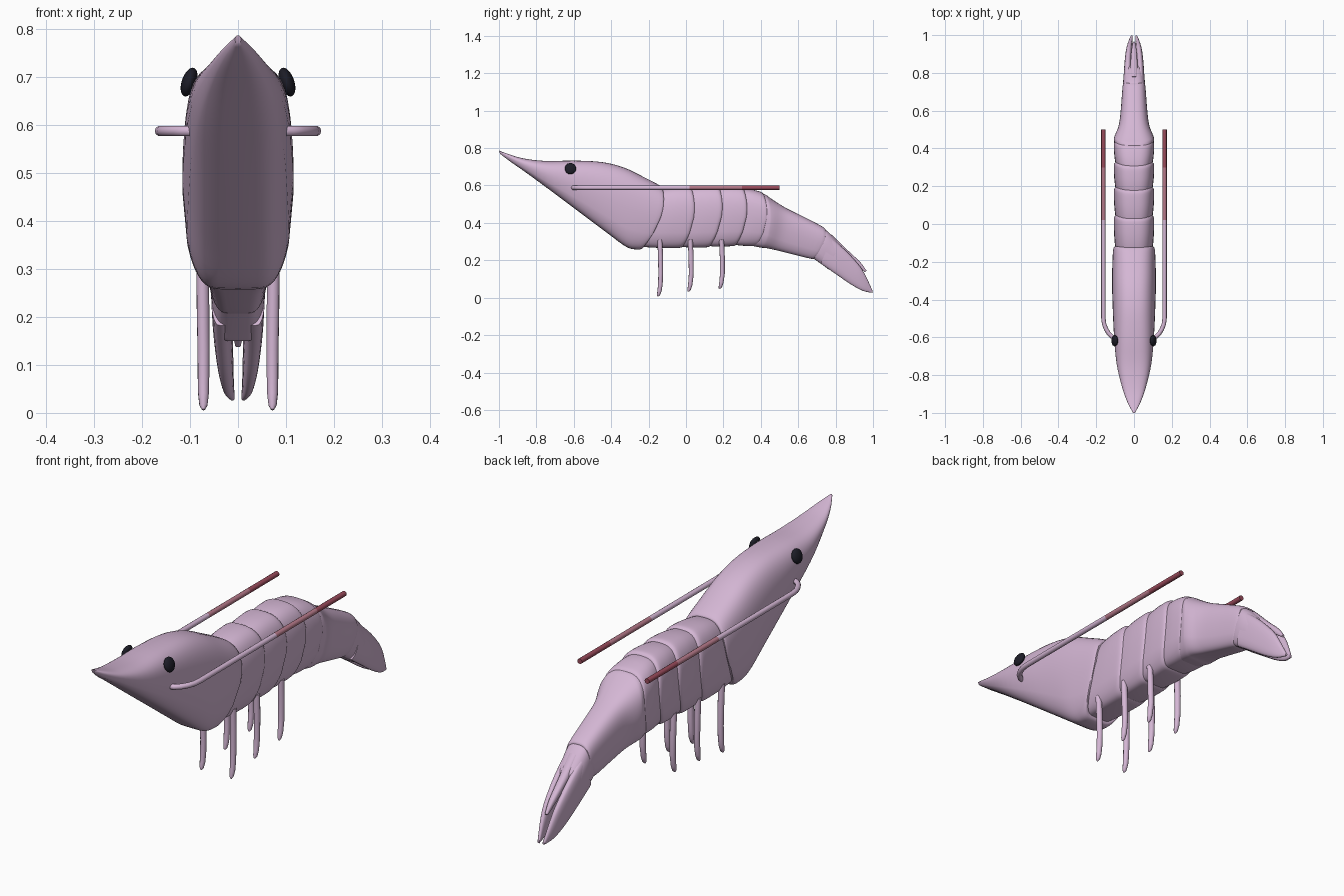
import bpy, bmesh, math
from mathutils import Vector

if "Cube" in bpy.data.objects:
    bpy.data.objects.remove(bpy.data.objects["Cube"])


def material(name, rgb):
    m = bpy.data.materials.new(name)
    m.diffuse_color = (*rgb, 1)
    m.use_nodes = True
    m.node_tree.nodes["Principled BSDF"].inputs["Base Color"].default_value = m.diffuse_color
    return m


SHELL = material("pale_pink_shell", (0.66, 0.47, 0.66))
ROSE = material("dusky_rose", (0.46, 0.19, 0.25))
RED = material("deep_rose_red", (0.32, 0.07, 0.105))
BLACK = material("eye_black", (0.012, 0.012, 0.02))


def smooth(obj, angle=40):
    bpy.ops.object.select_all(action='DESELECT')
    bpy.context.view_layer.objects.active = obj
    obj.select_set(True)
    bpy.ops.object.shade_smooth_by_angle(angle=math.radians(angle))


def finish(bm, name, mat):
    bmesh.ops.recalc_face_normals(bm, faces=bm.faces)
    me = bpy.data.meshes.new(name)
    bm.to_mesh(me)
    bm.free()
    obj = bpy.data.objects.new(name, me)
    bpy.context.collection.objects.link(obj)
    me.materials.append(mat)
    smooth(obj)
    return obj


def spline(rows, steps):
    out = []
    for i in range(len(rows) - 1):
        p0, p1 = rows[max(i - 1, 0)], rows[i]
        p2, p3 = rows[i + 1], rows[min(i + 2, len(rows) - 1)]
        for s in range(steps):
            t = s / steps
            out.append([0.5 * (2 * b + (c - a) * t + (2 * a - 5 * b + 4 * c - d) * t * t
                               + (3 * b - a - 3 * c + d) * t ** 3)
                        for a, b, c, d in zip(p0, p1, p2, p3)])
    return out + [list(rows[-1])]


# station: top y, top z, bottom y, bottom z, half width, rearward bow, centre x
def loft(name, rows, steps=4, top_pow=2.8, low_pow=6, taper=0.3, sides=48):
    rows = [tuple(r) + (0,) * (7 - len(r)) for r in rows]
    bm = bmesh.new()
    rings = []
    for yt, zt, yb, zb, hw, bow, cx in spline(rows, steps):
        ring = []
        for k in range(sides):
            a = 2 * math.pi * k / sides
            c, s = math.cos(a), math.sin(a)
            p = 2 / (top_pow if s >= 0 else low_pow)
            u = math.copysign(abs(c) ** p, c)
            v = math.copysign(abs(s) ** p, s)
            x = hw * u * (1 - taper * min(v, 0) ** 2)
            y = (yt + yb) / 2 + (yt - yb) / 2 * v + bow * (1 - v * v)
            z = (zt + zb) / 2 + (zt - zb) / 2 * v
            ring.append(bm.verts.new((cx + x, y, z)))
        rings.append(ring)
    for r, q in zip(rings, rings[1:]):
        for k in range(sides):
            n = (k + 1) % sides
            bm.faces.new((r[k], r[n], q[n], q[k]))
    bm.faces.new(rings[0])
    bm.faces.new(rings[-1])
    return finish(bm, name, SHELL)


def tube(name, pts, radius):
    cu = bpy.data.curves.new(name, 'CURVE')
    cu.dimensions = '3D'
    cu.bevel_depth = radius
    cu.bevel_resolution = 3
    cu.use_fill_caps = True
    sp = cu.splines.new('POLY')
    sp.points.add(len(pts) - 1)
    for p, (x, y, z, r) in zip(sp.points, pts):
        p.co = (x, y, z, 1)
        p.radius = r
    obj = bpy.data.objects.new(name, cu)
    bpy.context.collection.objects.link(obj)
    cu.materials.append(SHELL)
    bpy.ops.object.select_all(action='DESELECT')
    bpy.context.view_layer.objects.active = obj
    obj.select_set(True)
    bpy.ops.object.convert(target='MESH')
    obj = bpy.context.view_layer.objects.active
    smooth(obj, 50)
    return obj


# head shell with pointed beak
loft("carapace", [
    (-1.0, .787, -.995, .77, .006),
    (-.95, .768, -.94, .728, .034),
    (-.87, .745, -.85, .665, .064),
    (-.75, .731, -.73, .577, .092),
    (-.60, .733, -.58, .465, .106),
    (-.45, .725, -.42, .345, .113),
    (-.33, .695, -.32, .272, .116),
    (-.22, .642, -.265, .258, .115, .015),
    (-.135, .597, -.235, .262, .111, .04),
    (-.125, .58, -.225, .28, .102, .04)])

# overlapping belly rings
tops = [(-.13, .593), (.02, .597), (.17, .598), (.30, .593), (.41, .562)]
lows = [(-.235, .266), (-.03, .266), (.12, .27), (.26, .277), (.375, .277)]
for i in range(4):
    (y0, z0), (y1, z1) = tops[i], tops[i + 1]
    (b0, c0), (b1, c1) = lows[i], lows[i + 1]

    def at(t, inset, hw):
        return (y0 + (y1 - y0) * t, z0 + (z1 - z0) * t - inset,
                b0 + (b1 - b0) * t, c0 + (c1 - c0) * t + inset * .6, hw, .035)
    loft(f"belly_ring_{i + 1}", [at(-.15, .016, .094), at(.15, .006, .100), at(.5, 0, .105),
                                 at(.9, -.001, .107), at(1.03, .005, .104), at(1.08, .015, .096)])

# tapered tail shells
loft("tail_shell_front", [
    (.36, .565, .34, .28, .094, .03), (.42, .553, .40, .268, .106, .03),
    (.455, .53, .43, .265, .104, .02), (.53, .482, .49, .252, .081, .01),
    (.62, .437, .57, .232, .07, .01), (.73, .380, .67, .208, .061, .02),
    (.745, .362, .685, .212, .055, .02)])
loft("tail_shell_rear", [
    (.70, .38, .65, .228, .052, .01), (.75, .360, .69, .203, .058, .01),
    (.80, .312, .74, .168, .056, 0), (.83, .278, .765, .15, .053, 0),
    (.835, .265, .77, .155, .047, 0)])

# tail fan: blade on each side and a narrow middle plate
for s, side in ((-1, "left"), (1, "right")):
    loft(f"tail_blade_{side}", [
        (.78, .318, .72, .182, .022, 0, s * .034),
        (.86, .246, .80, .127, .020, 0, s * .032),
        (.93, .168, .88, .072, .017, 0, s * .027),
        (.965, .108, .945, .037, .012, 0, s * .021),
        (.998, .036, .996, .026, .005, 0, s * .012)], top_pow=2.5, low_pow=3, taper=.1, sides=24)
loft("tail_middle_plate", [
    (.78, .338, .76, .26, .026), (.86, .258, .84, .222, .019),
    (.93, .192, .915, .168, .013), (.965, .145, .958, .137, .006)],
    top_pow=2.5, low_pow=3, taper=.1, sides=24)

for s, side in ((-1, "left"), (1, "right")):
    # walking legs
    for i, (y, foot) in enumerate(((-.136, .004), (.027, .03), (.194, .045))):
        tube(f"leg_{side}_{i + 1}", [
            (s * .074, y - .004, .31, 1), (s * .073, y, .22, 1), (s * .072, y + .001, .13, .95),
            (s * .072, y - .001, foot + .07, .92), (s * .072, y - .005, foot + .035, .85),
            (s * .072, y - .011, foot + .012, .65), (s * .072, y - .016, foot + .003, .25)], .0135)
    # swept back feelers, darker towards the end
    f = tube(f"feeler_{side}", [
        (s * .085, -.606, .588, 1), (s * .112, -.60, .588, 1), (s * .132, -.582, .588, 1),
        (s * .148, -.557, .588, 1), (s * .158, -.53, .588, 1), (s * .162, -.50, .588, 1),
        (s * .162, .02, .588, 1), (s * .162, .30, .588, 1), (s * .162, .50, .588, 1)], .0115)
    f.data.materials.append(ROSE)
    f.data.materials.append(RED)
    for p in f.data.polygons:
        p.material_index = 2 if p.center.y > .3 else 1 if p.center.y > .02 else 0
    # eyes
    bm = bmesh.new()
    bmesh.ops.create_uvsphere(bm, u_segments=20, v_segments=12, radius=1)
    for v in bm.verts:
        v.co = Vector((v.co.x * .016, v.co.y * .03, v.co.z * .03))
        v.co.x -= v.co.z * .25
        v.co = Vector((s * (v.co.x + .102), v.co.y - .618, v.co.z + .69))
    finish(bm, f"eye_{side}", BLACK)
